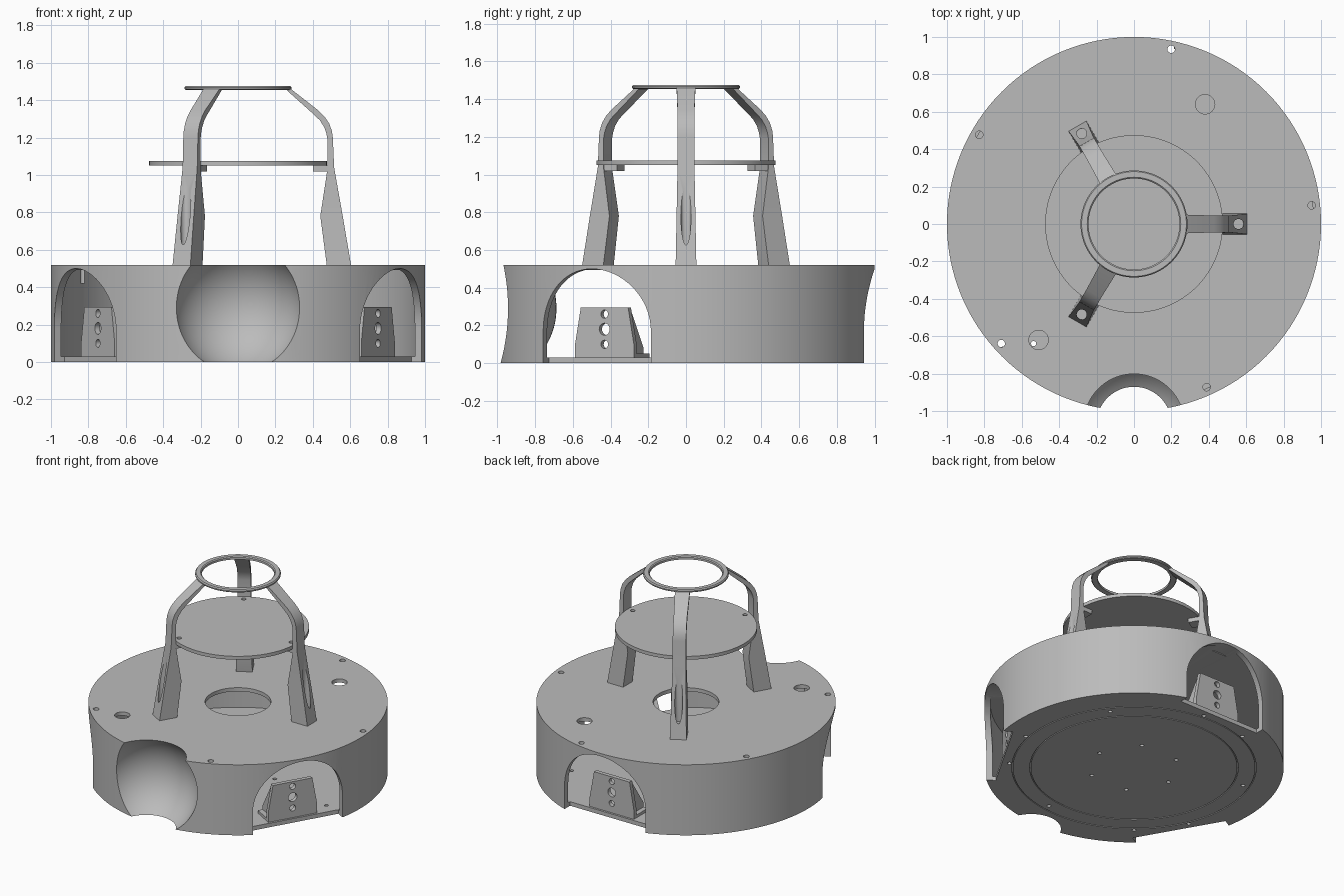
import bpy, bmesh, math
from mathutils import Matrix, Vector

cube = bpy.data.objects.get("Cube")
if cube:
    bpy.data.objects.remove(cube, do_unlink=True)

grey = bpy.data.materials.new("plain_grey")
grey.use_nodes = True
grey.diffuse_color = (0.5, 0.5, 0.5, 1)
grey.node_tree.nodes["Principled BSDF"].inputs["Base Color"].default_value = (0.5, 0.5, 0.5, 1)

THIRDS = [0, 120, 240]
WHEELS = [-30, 90, 210]


def finish(name, bm):
    bmesh.ops.recalc_face_normals(bm, faces=bm.faces[:])
    mesh = bpy.data.meshes.new(name)
    bm.to_mesh(mesh)
    bm.free()
    mesh.materials.append(grey)
    ob = bpy.data.objects.new(name, mesh)
    bpy.context.collection.objects.link(ob)
    return ob


def select(ob):
    bpy.ops.object.select_all(action='DESELECT')
    ob.select_set(True)
    bpy.context.view_layer.objects.active = ob


def smooth(ob):
    select(ob)
    bpy.ops.object.shade_smooth_by_angle(angle=math.radians(30))


def spin(angle):
    return Matrix.Rotation(math.radians(angle), 4, 'Z')


def polar(r, angle):
    return r * math.cos(math.radians(angle)), r * math.sin(math.radians(angle))


def lathe(name, profile, closed=True, steps=128):
    bm = bmesh.new()
    vs = [bm.verts.new((r, 0, z)) for r, z in profile]
    pairs = list(zip(vs, vs[1:]))
    if closed:
        pairs.append((vs[-1], vs[0]))
    edges = [bm.edges.new(p) for p in pairs]
    bmesh.ops.spin(bm, geom=vs + edges, cent=(0, 0, 0), axis=(0, 0, 1),
                   angle=math.tau, steps=steps)
    bmesh.ops.remove_doubles(bm, verts=bm.verts[:], dist=0.0001)
    return finish(name, bm)


def add_prism(bm, points, direction, matrix=Matrix()):
    """Extrude a planar polygon along a direction."""
    face = bm.faces.new([bm.verts.new(matrix @ Vector(p)) for p in points])
    new = bmesh.ops.extrude_face_region(bm, geom=[face])["geom"]
    move = matrix.to_3x3() @ Vector(direction)
    bmesh.ops.translate(bm, vec=move, verts=[v for v in new if isinstance(v, bmesh.types.BMVert)])


def drill(name, holes):
    """Vertical cylinders given as x, y, radius, bottom, top."""
    bm = bmesh.new()
    for x, y, r, low, high in holes:
        bmesh.ops.create_cone(bm, cap_ends=True, segments=24, radius1=r, radius2=r, depth=high - low,
                              matrix=Matrix.Translation((x, y, (low + high) / 2)))
    return finish(name, bm)


def ball(name, radius):
    bm = bmesh.new()
    bmesh.ops.create_uvsphere(bm, u_segments=96, v_segments=48, radius=radius,
                              matrix=Matrix.Translation((0, -1.07, 0.291)))
    return finish(name, bm)


def boolean(ob, cutter, operation='DIFFERENCE'):
    select(ob)
    mod = ob.modifiers.new("cut", 'BOOLEAN')
    mod.operation, mod.solver, mod.object = operation, 'EXACT', cutter
    bpy.ops.object.modifier_apply(modifier=mod.name)


def repeat(ob, angles):
    ob.matrix_world = spin(angles[0])
    for a in angles[1:]:
        twin = ob.copy()
        twin.matrix_world = spin(a)
        bpy.context.collection.objects.link(twin)


# Hollow drum and floor
shell = lathe("drum_shell", [(0.22, 0.52), (1, 0.52), (1, 0), (0.96, 0), (0.96, 0.493), (0.22, 0.493)])
floor_profile = [(0, 0)]
for r in (0.69, 0.81):
    floor_profile += [(r, 0), (r, 0.008), (r + 0.007, 0.008), (r + 0.007, 0)]
floor = lathe("drum_floor", floor_profile + [(0.96, 0), (0.96, 0.03), (0, 0.03)], closed=False)

# Arched wheel openings
bm = bmesh.new()
arch = [(0.88, 0.33, -0.1)]
for i in range(33):
    a = math.pi * i / 32
    arch.append((0.88, 0.33 * math.cos(a), 0.17 + 0.33 * math.sin(a)))
arch.append((0.88, -0.33, -0.1))
for a in WHEELS:
    add_prism(bm, arch, (0.3, 0, 0), spin(a))
arches = finish("arch_cutter", bm)

# Round scoop in the front with its cup wall
scoop = ball("scoop_cutter", 0.353)
cup = ball("scoop_cup", 0.383)
limit = lathe("cup_limit", [(0, 0.002), (0.985, 0.002), (0.985, 0.515), (0, 0.515)], closed=False)
boolean(cup, limit, 'INTERSECT')
boolean(cup, scoop)

# Screw holes through roof and floor
roof_holes = [(0.38, 0.64, 0.052, 0.4, 0.6), (-0.51, -0.62, 0.052, 0.4, 0.6)]
roof_holes += [(*polar(0.955, 6 + 72 * i), 0.02, 0.42, 0.6) for i in range(5)]
roof_drill = drill("roof_drill", roof_holes)
floor_holes = [(*polar(0.3, 60 * i), 0.014, -0.1, 0.1) for i in range(6)]
for t in THIRDS:
    for r, a in ((0.765, 38), (0.835, 84), (0.835, 110)):
        floor_holes.append((*polar(r, a + t), 0.014, -0.1, 0.1))
floor_drill = drill("floor_drill", floor_holes)

for body, drills in ((shell, roof_drill), (floor, floor_drill)):
    for cutter in (arches, scoop, drills):
        boolean(body, cutter)
for ob in (shell, floor, cup):
    smooth(ob)

# Motor brackets: drilled plate, two gussets and a foot
bm = bmesh.new()
half = [(0.18, 0.02), (0.18, 0.1), (0.145, 0.295)]
outline = half + [(-y, z) for y, z in reversed(half)]
add_prism(bm, [(0.835, y, z) for y, z in outline], (0.03, 0, 0))
bracket = finish("motor_bracket", bm)
bm = bmesh.new()
for z, r in ((0.26, 0.022), (0.18, 0.032), (0.1, 0.022)):
    bmesh.ops.create_cone(bm, cap_ends=True, segments=24, radius1=r, radius2=r, depth=0.2,
                          matrix=Matrix.Translation((0.85, 0, z)) @ Matrix.Rotation(math.pi / 2, 4, 'Y'))
bracket_drill = finish("bracket_drill", bm)
boolean(bracket, bracket_drill)
smooth(bracket)
repeat(bracket, WHEELS)

bm = bmesh.new()
for y in (-0.145, 0.115):
    add_prism(bm, [(0.835, y, 0.03), (0.835, y, 0.28), (0.7, y, 0.08), (0.7, y, 0.03)], (0, 0.03, 0))
add_prism(bm, [(0.7, -0.18, 0.03), (0.835, -0.18, 0.03), (0.835, -0.18, 0.05), (0.7, -0.18, 0.05)], (0, 0.36, 0))
repeat(finish("bracket_gussets", bm), WHEELS)

# Legs: outer radius, outer z, inner radius, inner z, half width
stations = [
    (0.605, 0.515, 0.475, 0.515, 0.055), (0.56, 0.78, 0.44, 0.78, 0.05),
    (0.514, 1.04, 0.478, 1.03, 0.045), (0.507, 1.2, 0.478, 1.195, 0.045),
    (0.502, 1.235, 0.472, 1.225, 0.045), (0.488, 1.275, 0.46, 1.258, 0.045),
    (0.462, 1.313, 0.437, 1.293, 0.045), (0.43, 1.345, 0.406, 1.323, 0.045),
    (0.27, 1.47, 0.262, 1.452, 0.05)]
bm = bmesh.new()
rings = []
for xo, zo, xi, zi, w in stations:
    corners = [(xo, -w, zo), (xo, w, zo), (xi, w, zi), (xi, -w, zi)]
    rings.append([bm.verts.new(c) for c in corners])
for a, b in zip(rings, rings[1:]):
    for i in range(4):
        j = (i + 1) % 4
        bm.faces.new((a[i], a[j], b[j], b[i]))
bm.faces.new(rings[0])
bm.faces.new(rings[-1])
leg = finish("leg", bm)
leg_drill = drill("leg_drill", [(0.559, 0, 0.027, 0.62, 1.0)])
boolean(leg, leg_drill)
smooth(leg)
repeat(leg, THIRDS)

# Tabs that carry the upper plate
bm = bmesh.new()
add_prism(bm, [(0.4, -0.04, 1.02), (0.49, -0.04, 1.02), (0.49, -0.04, 1.05), (0.4, -0.04, 1.05)], (0, 0.08, 0))
repeat(finish("plate_tab", bm), THIRDS)

# Upper plate with screw holes
plate = lathe("upper_plate", [(0, 1.05), (0.475, 1.05), (0.475, 1.075), (0, 1.075)], closed=False)
plate_drill = drill("plate_drill", [(*polar(0.435, a), 0.016, 1.0, 1.1) for a in THIRDS])
boolean(plate, plate_drill)
smooth(plate)

# Top ring with softened edges
smooth(lathe("top_ring", [(0.243, 1.455), (0.28, 1.455), (0.286, 1.46), (0.286, 1.468),
                          (0.28, 1.476), (0.25, 1.476), (0.243, 1.47)], steps=96))

for cutter in (arches, scoop, limit, roof_drill, floor_drill, bracket_drill, leg_drill, plate_drill):
    bpy.data.objects.remove(cutter, do_unlink=True)
